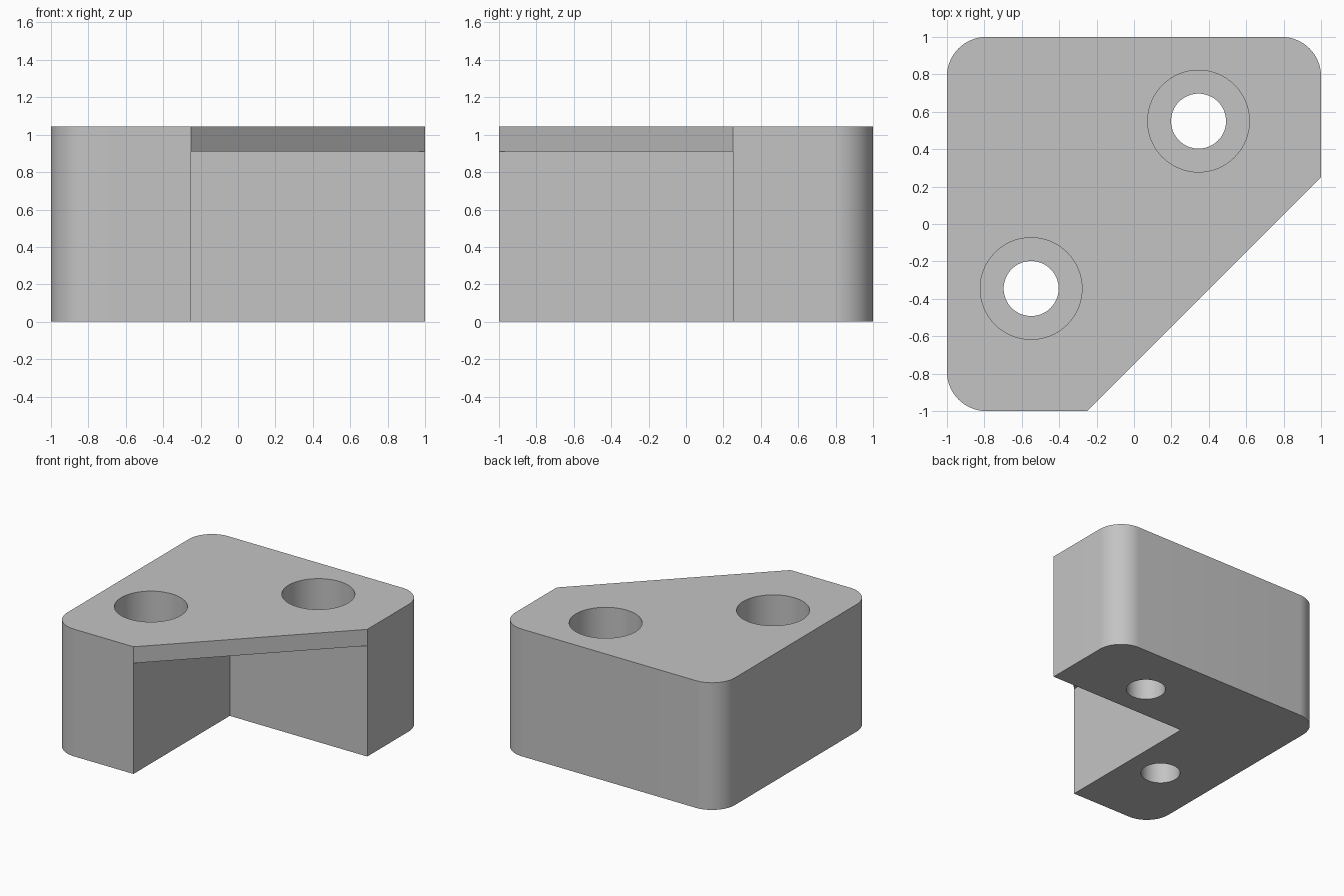
import bpy
import bmesh
from math import cos, sin, pi, radians

HEIGHT = 1.045
COVER_BOTTOM = 0.91
INNER = 0.25        # inner faces of the two legs
RADIUS = 0.21       # rounded outer corners
LEDGE = 0.36        # floor of the screw head recesses
HOLES = [(0.345, 0.55), (-0.55, -0.345)]

cube = bpy.data.objects.get("Cube")
if cube:
    bpy.data.objects.remove(cube, do_unlink=True)

grey = bpy.data.materials.new("light_grey")
grey.use_nodes = True
colour = (0.55, 0.55, 0.55, 1)
grey.diffuse_color = colour
grey.node_tree.nodes["Principled BSDF"].inputs["Base Color"].default_value = colour


def arc(cx, cy, r, start, sweep, steps):
    return [(cx + r * cos(start + sweep * i / steps),
             cy + r * sin(start + sweep * i / steps)) for i in range(steps + 1)]


def prism(name, outline, z0, z1):
    """Extrude a counter-clockwise outline from z0 to z1."""
    bm = bmesh.new()
    face = bm.faces.new([bm.verts.new((x, y, z0)) for x, y in outline])
    top = bmesh.ops.extrude_face_region(bm, geom=[face])["geom"]
    verts = [v for v in top if isinstance(v, bmesh.types.BMVert)]
    bmesh.ops.translate(bm, verts=verts, vec=(0, 0, z1 - z0))
    bmesh.ops.recalc_face_normals(bm, faces=bm.faces)
    mesh = bpy.data.meshes.new(name)
    bm.to_mesh(mesh)
    bm.free()
    mesh.materials.append(grey)
    obj = bpy.data.objects.new(name, mesh)
    bpy.context.collection.objects.link(obj)
    return obj


def cut(body, cutter):
    cutter.hide_render = True
    mod = body.modifiers.new("cut", "BOOLEAN")
    mod.operation = "DIFFERENCE"
    mod.solver = "EXACT"
    mod.object = cutter
    bpy.context.view_layer.objects.active = body
    bpy.ops.object.modifier_apply(modifier=mod.name)
    bpy.data.objects.remove(cutter, do_unlink=True)


# Block with three rounded corners and one large diagonal corner
c = 1 - RADIUS
outline = [(-INNER, -1), (1, INNER)]
for i, (cx, cy) in enumerate([(c, c), (-c, c), (-c, -c)]):
    outline += arc(cx, cy, RADIUS, i * pi / 2, pi / 2, 16)
bracket = prism("corner_bracket", outline, 0, HEIGHT)

# Square notch under the cover leaves the two legs
notch = [(-INNER, -1.3), (1.3, -1.3), (1.3, INNER), (-INNER, INNER)]
cut(bracket, prism("notch_cutter", notch, -0.2, COVER_BOTTOM))

# Stepped screw holes
for x, y in HOLES:
    for r, z0, z1 in [(0.272, LEDGE, HEIGHT + 0.2), (0.147, -0.2, LEDGE + 0.1)]:
        circle = arc(x, y, r, 0, 2 * pi, 64)[:-1]
        cut(bracket, prism("hole_cutter", circle, z0, z1))

bpy.ops.object.select_all(action="DESELECT")
bracket.select_set(True)
bpy.context.view_layer.objects.active = bracket
bpy.ops.object.shade_smooth_by_angle(angle=radians(30))
